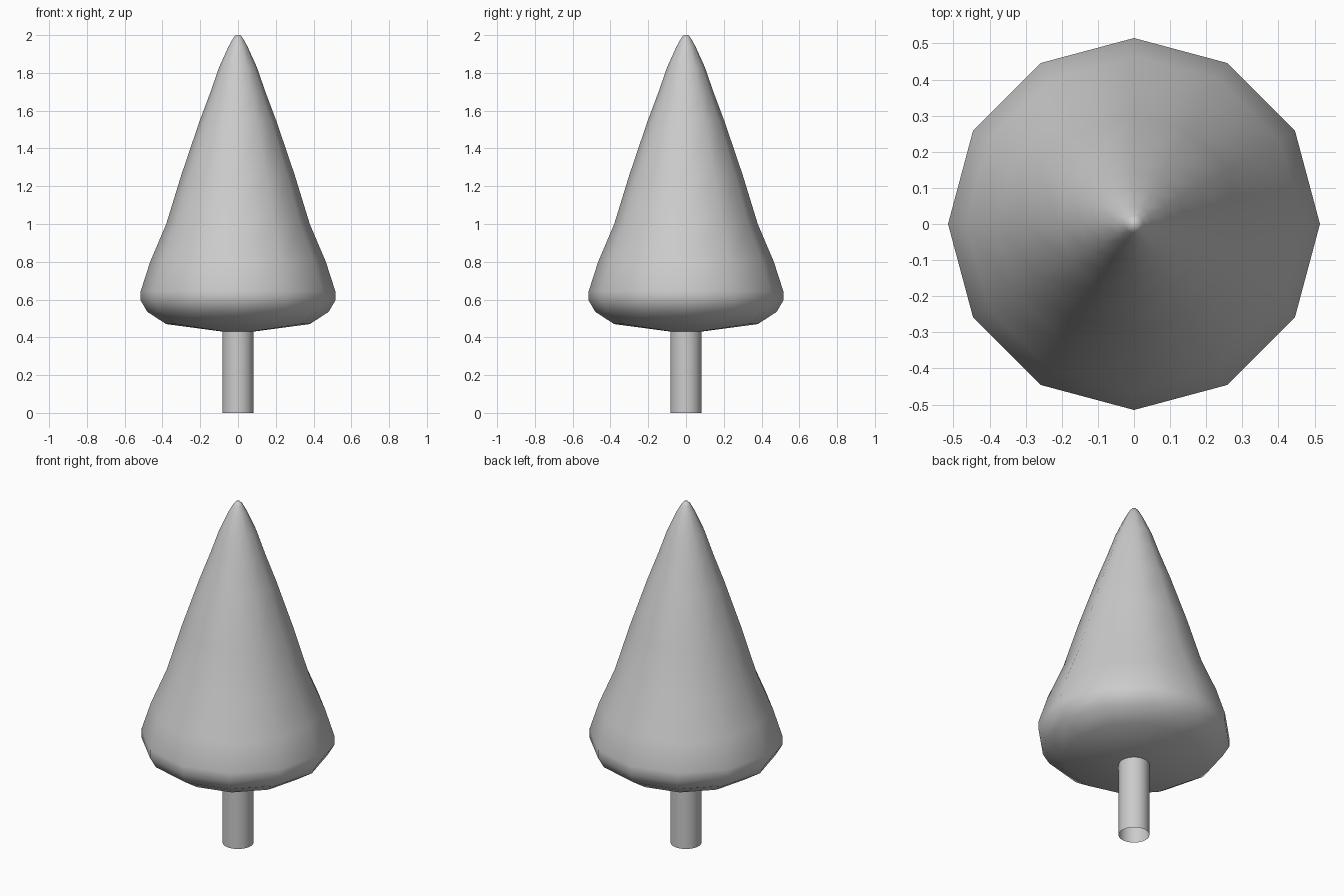
import bpy
import bmesh
from math import cos, sin, tau

if "Cube" in bpy.data.objects:
    bpy.data.objects.remove(bpy.data.objects["Cube"], do_unlink=True)

grey = bpy.data.materials.new("plain grey")
grey.use_nodes = True
grey.diffuse_color = (0.6, 0.6, 0.6, 1)
grey.node_tree.nodes["Principled BSDF"].inputs["Base Color"].default_value = (0.6, 0.6, 0.6, 1)


def lathe(name, profile, sides, capped):
    """Turn a (radius, height) profile, listed bottom to top, about z."""
    bm = bmesh.new()
    rings = [[bm.verts.new((r * cos(tau * i / sides), r * sin(tau * i / sides), z))
              for i in range(sides)] for r, z in profile]
    for low, high in zip(rings, rings[1:]):
        for i in range(sides):
            j = (i + 1) % sides
            bm.faces.new((low[i], low[j], high[j], high[i]))
    if capped:
        bm.faces.new(rings[0][::-1])
        bm.faces.new(rings[-1])
    for face in bm.faces:
        face.smooth = True
    mesh = bpy.data.meshes.new(name)
    bm.to_mesh(mesh)
    bm.free()
    mesh.materials.append(grey)
    obj = bpy.data.objects.new(name, mesh)
    bpy.context.collection.objects.link(obj)
    return obj


# Foliage: a soft twelve-sided cone with a rounded skirt and shallow underside
lathe("foliage", [(0.08, 0.43), (0.38, 0.47), (0.48, 0.535), (0.515, 0.595),
                  (0.515, 0.645), (0.465, 0.80), (0.38, 1.0), (0.30, 1.26),
                  (0.205, 1.54), (0.145, 1.70), (0.10, 1.83), (0.05, 1.94),
                  (0.025, 1.985), (0.012, 2.0)], 12, True)

# Trunk: a slim tube, open at the foot
lathe("trunk", [(0.082, 0.0), (0.082, 0.45)], 24, False)
